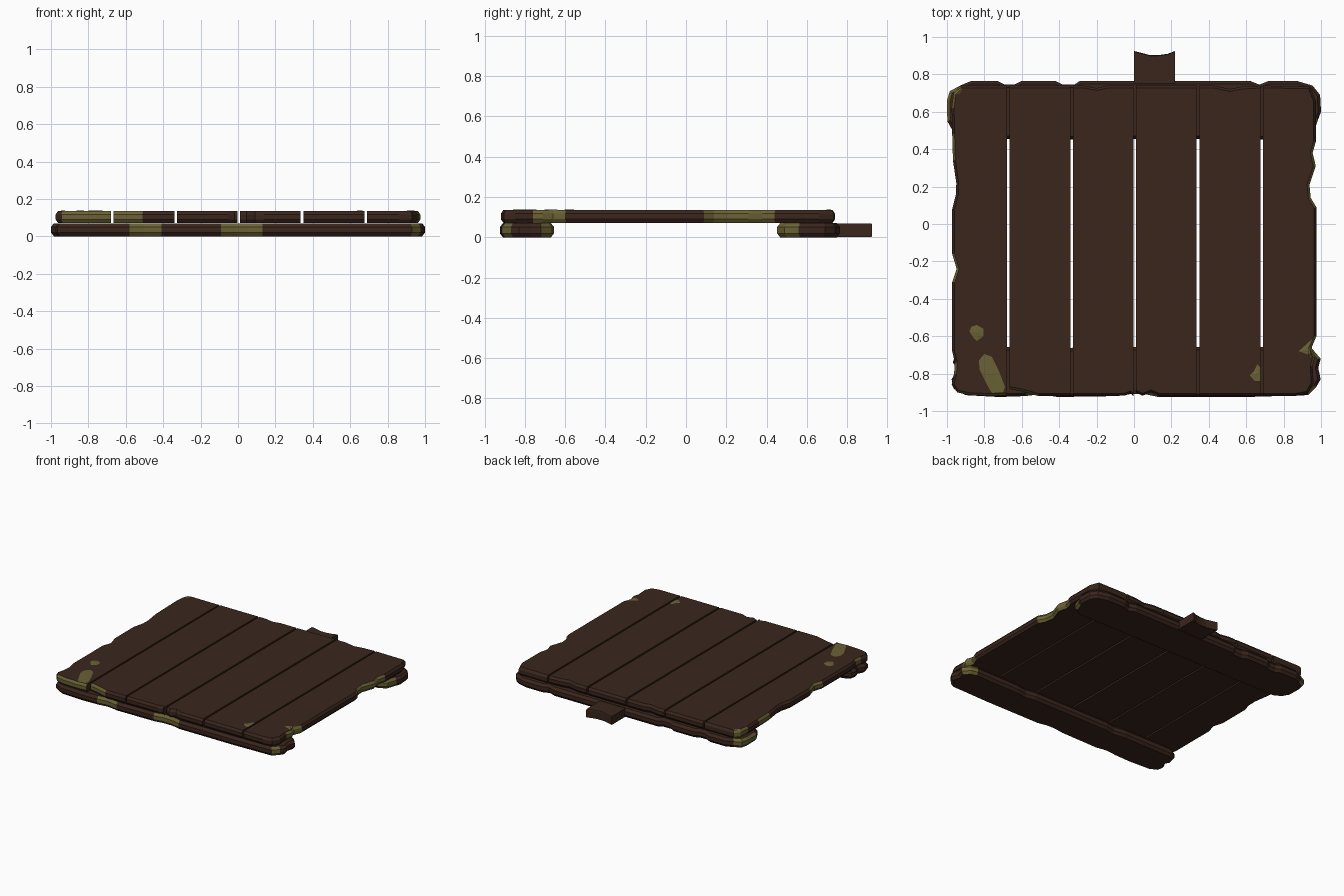
import bpy, bmesh
from mathutils import Vector


def material(name, rgb):
    m = bpy.data.materials.new(name)
    m.diffuse_color = (*rgb, 1)
    return m


WOOD = material("dark_wood", (0.042, 0.019, 0.012))
MOSS = material("moss", (0.145, 0.12, 0.035))


def finish(name, bm):
    bmesh.ops.recalc_face_normals(bm, faces=bm.faces)
    me = bpy.data.meshes.new(name)
    bm.to_mesh(me)
    bm.free()
    me.materials.append(WOOD)
    me.materials.append(MOSS)
    ob = bpy.data.objects.new(name, me)
    bpy.context.collection.objects.link(ob)
    return ob


def slab(name, outline, z0, z1, inset=0.013, cham=0.018, sharp_x=()):
    """Chamfered board from a counter-clockwise outline.
    A third value of 1 marks the side starting at that point as mossy;
    points lying on a sharp_x line keep a straight, uncut side."""
    pts = [Vector(p[:2]) for p in outline]
    n = len(pts)
    inner = []
    for i, p in enumerate(pts):
        a, b = p - pts[i - 1], pts[(i + 1) % n] - p
        a.normalize()
        b.normalize()
        nrm = Vector((a.y + b.y, -a.x - b.x)).normalized()
        if any(abs(p.x - s) < 1e-4 for s in sharp_x):
            nrm = Vector((0, 1 if nrm.y > 0 else -1))
        inner.append(p - nrm * inset)
    bm = bmesh.new()
    rings = []
    for loop, z in ((inner, z0), (pts, z0 + cham), (pts, z1 - cham), (inner, z1)):
        rings.append([bm.verts.new((p.x, p.y, z)) for p in loop])
    for lo, hi in zip(rings, rings[1:]):
        for i in range(n):
            j = (i + 1) % n
            f = bm.faces.new((lo[i], lo[j], hi[j], hi[i]))
            f.material_index = 1 if len(outline[i]) > 2 else 0
    bm.faces.new(rings[0][::-1])
    bm.faces.new(rings[-1])
    return finish(name, bm)


def moss_patch(name, pts, z):
    """Small faceted moss mound lying on a plank."""
    bm = bmesh.new()
    c = sum((Vector(p) for p in pts), Vector((0, 0))) / len(pts)
    top = bm.verts.new((c.x, c.y, z + 0.004))
    ring = [bm.verts.new((x, y, z)) for x, y in pts]
    for i, v in enumerate(ring):
        f = bm.faces.new((v, ring[(i + 1) % len(ring)], top))
        f.material_index = 1
    finish(name, bm)


P0, P1 = 0.072, 0.135   # plank heights
B0, B1 = 0.0, 0.07      # beam heights

# Worn outer planks
slab("plank_left", [
    (-0.945, -0.90, 1), (-0.88, -0.915, 1), (-0.76, -0.92, 1), (-0.678, -0.915),
    (-0.678, 0.74), (-0.93, 0.74, 1), (-0.965, 0.70, 1), (-0.975, 0.62),
    (-0.972, 0.48, 1), (-0.968, 0.34), (-0.95, 0.22), (-0.952, 0.16),
    (-0.972, 0.08), (-0.972, -0.16, 1), (-0.948, -0.24, 1), (-0.972, -0.31),
    (-0.972, -0.68), (-0.958, -0.74, 1), (-0.962, -0.80), (-0.975, -0.86)],
    P0, P1, sharp_x=[-0.678])
slab("plank_right", [
    (0.69, -0.92), (0.86, -0.92), (0.93, -0.905), (0.96, -0.85),
    (0.955, -0.76, 1), (0.968, -0.71, 1), (0.95, -0.66, 1), (0.975, -0.60),
    (0.975, 0.09, 1), (0.945, 0.14, 1), (0.938, 0.21, 1), (0.972, 0.31, 1),
    (0.955, 0.38, 1), (0.972, 0.44), (0.972, 0.66), (0.94, 0.735),
    (0.69, 0.74)], P0, P1, sharp_x=[0.69])

# Middle planks, each with chips along its front and back ends
middle = [
    (-0.665, -0.339, [(-0.665, -0.882, 1), (-0.60, -0.895, 1), (-0.51, -0.92)],
     [(-0.339, 0.74), (-0.665, 0.74)]),
    (-0.326, -0.004, [(-0.326, -0.92), (-0.05, -0.918), (-0.02, -0.905)],
     [(-0.004, 0.74), (-0.14, 0.74), (-0.20, 0.727), (-0.27, 0.74)]),
    (0.010, 0.335, [(0.010, -0.90), (0.045, -0.918), (0.09, -0.90), (0.14, -0.92)],
     [(0.335, 0.74), (0.010, 0.74)]),
    (0.349, 0.677, [(0.349, -0.92), (0.58, -0.92)],
     [(0.677, 0.74), (0.58, 0.735), (0.51, 0.722), (0.43, 0.74)]),
]
for k, (x0, x1, front, back) in enumerate(middle):
    tail = [] if back[-1][0] == x0 else [(x0, 0.74)]
    slab(f"plank_middle_{k + 1}", front + [(x1, -0.92)] + back + tail,
         P0, P1, sharp_x=[x0, x1])

# Cross beams under the planks
slab("front_beam", [
    (-0.90, -0.915), (-0.72, -0.925), (-0.58, -0.92, 1), (-0.50, -0.91, 1),
    (-0.41, -0.925), (-0.09, -0.92, 1), (-0.01, -0.908, 1), (0.06, -0.91, 1),
    (0.13, -0.925), (0.60, -0.925), (0.93, -0.915, 1), (0.975, -0.87),
    (0.998, -0.83), (0.985, -0.77), (0.998, -0.72, 1), (0.955, -0.67, 1),
    (0.90, -0.655), (0.52, -0.66), (0.44, -0.672), (0.36, -0.657),
    (-0.30, -0.657), (-0.38, -0.67), (-0.47, -0.657), (-0.90, -0.657),
    (-0.955, -0.69), (-0.968, -0.74), (-0.945, -0.78), (-0.975, -0.83),
    (-0.965, -0.88)], B0, B1, 0.016, 0.02)
slab("back_beam", [
    (-0.90, 0.455), (-0.25, 0.452), (0.20, 0.455), (0.90, 0.452, 1),
    (0.96, 0.49, 1), (0.985, 0.56), (1.0, 0.60), (0.995, 0.69),
    (0.955, 0.74), (0.87, 0.765), (0.72, 0.765), (0.67, 0.745),
    (0.62, 0.765), (-0.29, 0.765), (-0.32, 0.745), (-0.38, 0.745),
    (-0.42, 0.765), (-0.60, 0.765), (-0.64, 0.745), (-0.69, 0.745),
    (-0.73, 0.765), (-0.87, 0.765), (-0.93, 0.74, 1), (-0.985, 0.71, 1),
    (-1.0, 0.66, 1), (-0.998, 0.55), (-0.965, 0.49)], B0, B1, 0.016, 0.02)

# Broken stub sticking out behind the back beam
slab("back_stub", [
    (0.0, 0.70), (0.22, 0.70), (0.22, 0.925), (0.18, 0.91),
    (0.13, 0.903), (0.085, 0.903), (0.04, 0.915), (0.0, 0.925)],
    0.002, 0.068, 0.004, 0.006, sharp_x=[0.0, 0.22])

# Moss on the plank tops
moss_patch("moss_round", [(-0.88, -0.575), (-0.86, -0.605), (-0.84, -0.625),
                          (-0.805, -0.60), (-0.805, -0.56), (-0.84, -0.54),
                          (-0.87, -0.55)], P1)
moss_patch("moss_long", [(-0.83, -0.73), (-0.825, -0.78), (-0.78, -0.87),
                         (-0.76, -0.903), (-0.70, -0.90), (-0.69, -0.87),
                         (-0.725, -0.78), (-0.76, -0.71), (-0.80, -0.695)], P1)
moss_patch("moss_small_left", [(0.62, -0.81), (0.645, -0.84), (0.677, -0.84),
                               (0.677, -0.77), (0.66, -0.75), (0.64, -0.79)], P1)
moss_patch("moss_right_edge", [(0.88, -0.68), (0.935, -0.70), (0.945, -0.73),
                               (0.938, -0.66), (0.958, -0.61), (0.92, -0.645)], P1)
moss_patch("moss_back_corner", [(-0.955, 0.69), (-0.93, 0.70), (-0.915, 0.727),
                                (-0.94, 0.722)], P1)
